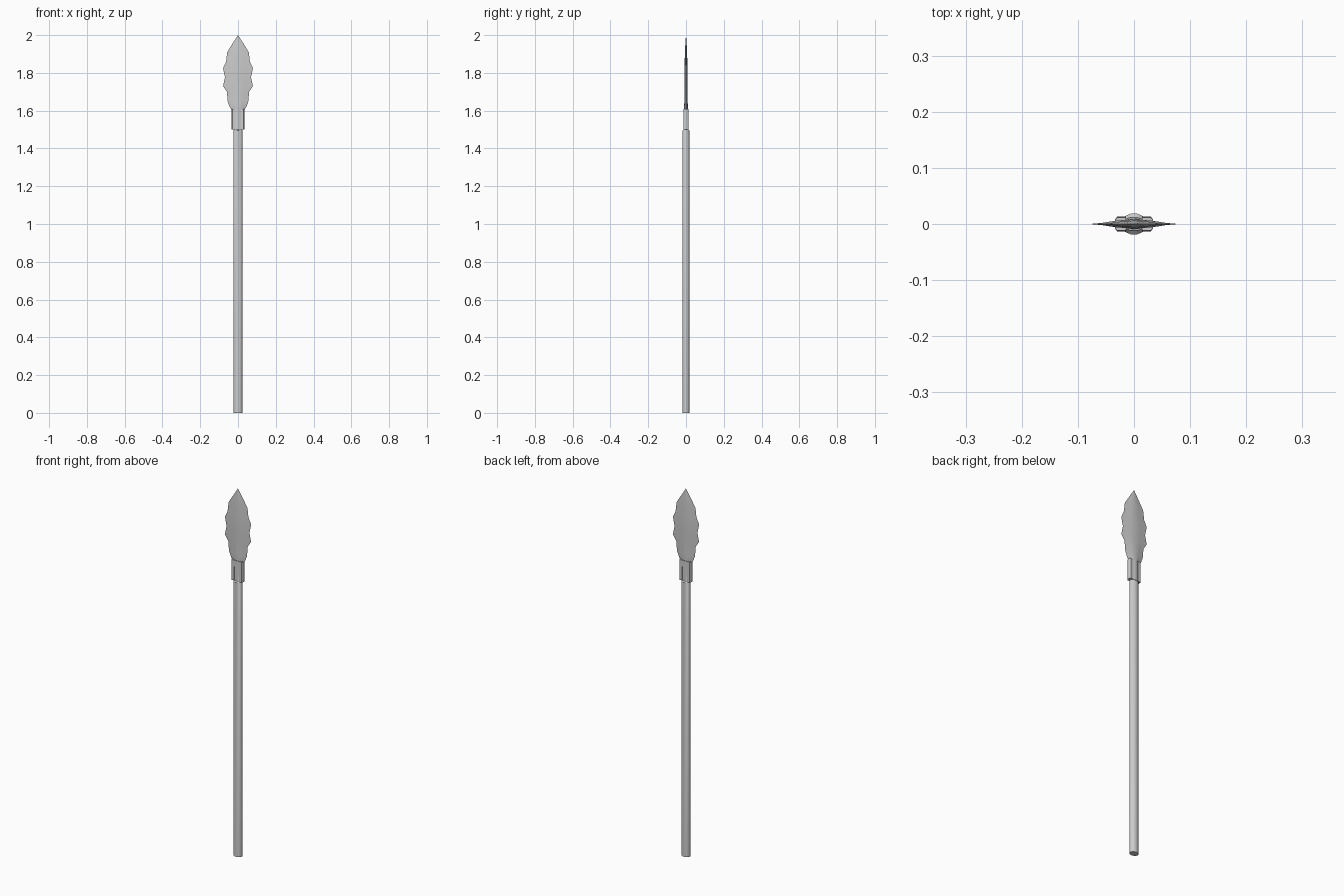
import bpy, bmesh
from math import sin, cos, pi

if "Cube" in bpy.data.objects:
    bpy.data.objects.remove(bpy.data.objects["Cube"])


def loft(name, rings, angle=40):
    """Skin a list of equal-length point rings and cap both ends."""
    bm = bmesh.new()
    rows = [[bm.verts.new(p) for p in ring] for ring in rings]
    n = len(rows[0])
    for a, b in zip(rows, rows[1:]):
        for i in range(n):
            j = (i + 1) % n
            bm.faces.new((a[i], a[j], b[j], b[i]))
    bm.faces.new(rows[0][::-1])
    bm.faces.new(rows[-1])
    bmesh.ops.remove_doubles(bm, verts=bm.verts, dist=1e-5)
    bmesh.ops.recalc_face_normals(bm, faces=bm.faces)
    me = bpy.data.meshes.new(name)
    bm.to_mesh(me)
    bm.free()
    ob = bpy.data.objects.new(name, me)
    bpy.context.collection.objects.link(ob)
    me.shade_smooth()
    me.set_sharp_from_angle(angle=angle * pi / 180)
    return ob


def oval(z, rx, ry, n=12):
    return [(rx * cos(2 * pi * (i + .5) / n), ry * sin(2 * pi * (i + .5) / n), z)
            for i in range(n)]


def lens(z, w, t):
    # thin-edged blade section, flared like knapped stone
    half = [(1, 0), (.72, .25), (.4, .75), (0, 1), (-.4, .75), (-.72, .25)]
    pts = half + [(-x, -y) for x, y in half]
    return [(x * w, y * t, z) for x, y in pts]


# shaft, thinned front and back where it enters the head
loft("shaft", [oval(z, rx, ry) for z, rx, ry in
               [(0, .024, .019), (1.495, .024, .019), (1.5, .023, .013),
                (1.61, .023, .012)]])

# side flanges gripping the shaft
for name, s in (("flange_left", -1), ("flange_right", 1)):
    loft(name, [[(s * .014, -t, z), (s * .03, -t, z), (s * .034, -t * .6, z),
                 (s * .034, t * .6, z), (s * .03, t, z), (s * .014, t, z)]
                for z, t in ((1.5, .013), (1.61, .012))])

# scalloped leaf blade: height, half width, half thickness
profile = [(1.6, .03, .010), (1.615, .042, .010), (1.645, .054, .009),
           (1.70, .059, .008), (1.73, .079, .008), (1.777, .069, .008),
           (1.825, .079, .008), (1.86, .063, .007), (1.91, .057, .006),
           (1.96, .026, .003), (2.0, .0006, .0003)]
loft("blade", [lens(*p) for p in profile])
